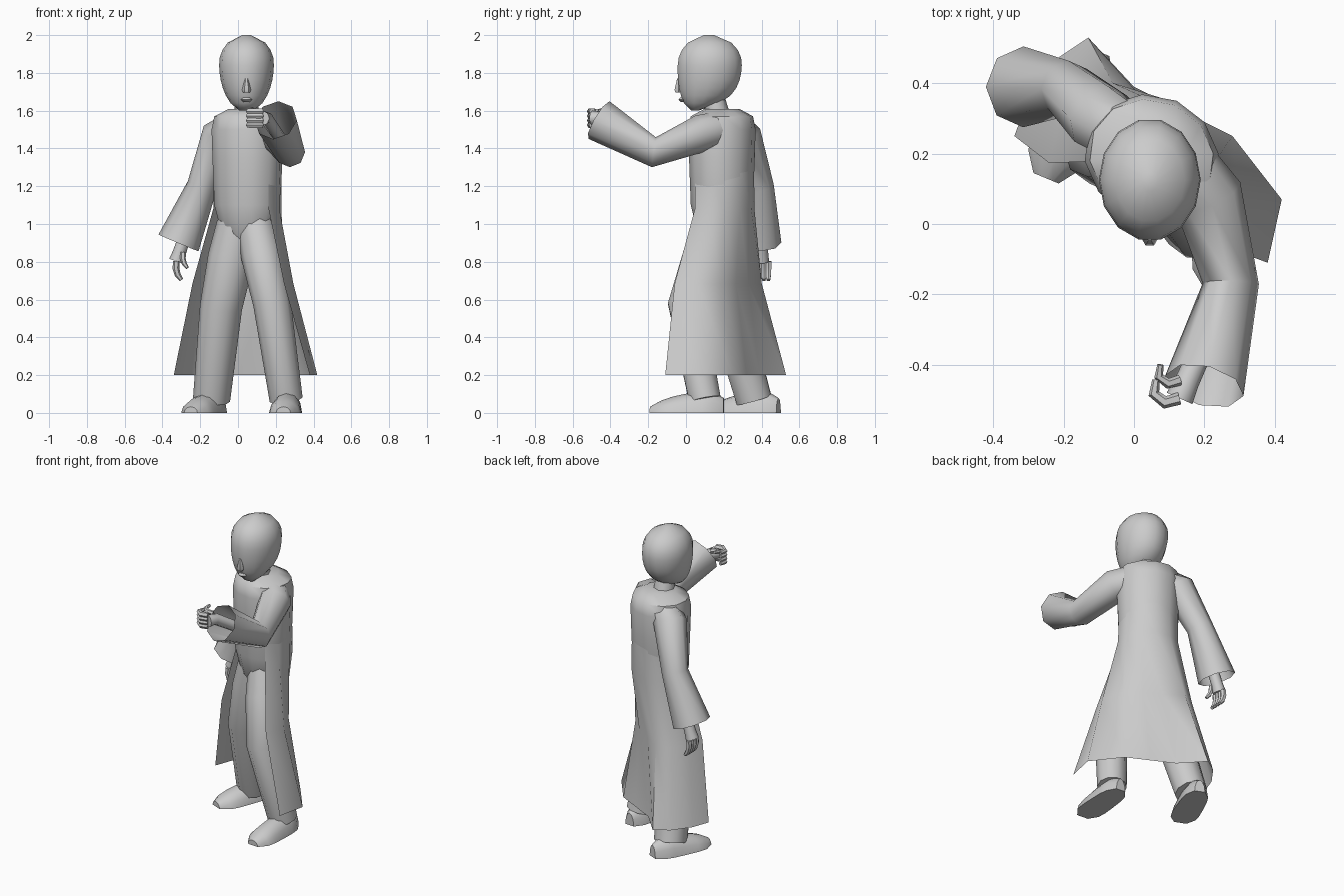
import bpy, bmesh, math
from mathutils import Vector

cube = bpy.data.objects.get("Cube")
if cube:
    bpy.data.objects.remove(cube, do_unlink=True)

grey = bpy.data.materials.new("plain grey")
grey.use_nodes = True
colour = (0.6, 0.6, 0.6, 1)
grey.diffuse_color = colour
grey.node_tree.nodes["Principled BSDF"].inputs["Base Color"].default_value = colour

SIDE, FRONT, UP = Vector((1, 0, 0)), Vector((0, -1, 0)), Vector((0, 0, 1))


def point(x, y, z):
    return Vector((x, y, z))


def loft(name, rings, closed=True, cap_end=True):
    """Skin a list of equally long point rings."""
    bm = bmesh.new()
    rows = [[bm.verts.new(p) for p in row] for row in rings]
    count = len(rows[0])
    for lower, upper in zip(rows, rows[1:]):
        for i in range(count if closed else count - 1):
            j = (i + 1) % count
            bm.faces.new((lower[i], lower[j], upper[j], upper[i]))
    if closed:
        bm.faces.new(reversed(rows[0]))
        if cap_end:
            bm.faces.new(rows[-1])
    bmesh.ops.recalc_face_normals(bm, faces=bm.faces[:])
    mesh = bpy.data.meshes.new(name)
    bm.to_mesh(mesh)
    bm.free()
    mesh.materials.append(grey)
    part = bpy.data.objects.new(name, mesh)
    bpy.context.collection.objects.link(part)
    bpy.ops.object.select_all(action='DESELECT')
    part.select_set(True)
    bpy.context.view_layer.objects.active = part
    bpy.ops.object.shade_smooth_by_angle(angle=math.radians(50))


def arc(centre, a, b, count, start=0, sweep=360):
    """Points on an ellipse about the centre with half-axis vectors a and b."""
    angles = [math.radians(start + sweep * i / count) for i in range(count)]
    return [centre + a * math.cos(t) + b * math.sin(t) for t in angles]


def tube(name, path, radii, count=8, cap_end=True):
    """Round tube whose rings follow the bends of the path."""
    rings = []
    run = (path[-1] - path[0]).normalized()
    reference = UP if abs(run.z) < 0.7 else FRONT
    for i, (centre, radius) in enumerate(zip(path, radii)):
        ahead = path[min(i + 1, len(path) - 1)] - path[max(i - 1, 0)]
        across = ahead.cross(reference).normalized()
        over = across.cross(ahead.normalized())
        rings.append(arc(centre, across * radius, over * radius, count))
    loft(name, rings, cap_end=cap_end)


# Torso, turned toward its right
turn = math.radians(24)
left = point(math.cos(turn), -math.sin(turn), 0)
front = point(-math.sin(turn), -math.cos(turn), 0)
spine = point(0.05, 0.19, 0)
torso = [(0.84, 0.05), (0.95, 0.14), (1.1, 0.18), (1.35, 0.19), (1.5, 0.195), (1.57, 0.18), (1.61, 0.1)]
loft("torso", [arc(spine + UP * z, left * w, front * w * 0.9, 12) for z, w in torso])

# Long coat skirt, open at the front, with one swept back corner
hem = [point(x, y, 0.2) for x, y in (
    (0.38, -0.11), (0.42, 0.07), (0.28, 0.25), (0.14, 0.32), (0, 0.39),
    (-0.13, 0.53), (-0.22, 0.47), (-0.3, 0.36), (-0.34, 0.25))]
tuck, waist = [arc(spine + UP * z, left * w, front * w * -0.92, 9, -30, 270)
               for z, w in ((1.3, 0.183), (1.08, 0.185))]
knee = [w.lerp(h, 0.45) + front * 0.04 for w, h in zip(waist, hem)]
loft("coat_skirt", [tuck, waist, knee, hem], closed=False)


# Trousers
def trouser(name, hip, knee, ankle, width):
    thigh = hip.lerp(knee, 0.4)
    tube(name, [hip, thigh, knee, ankle],
         [width, width * 1.1, width, width * 0.88], count=10)


trouser("right_trouser", point(0, 0.2, 1), point(-0.09, 0.22, 0.56), point(-0.14, 0.36, 0.07), 0.112)
trouser("left_trouser", point(0.09, 0.15, 1), point(0.18, 0, 0.58), point(0.255, 0.1, 0.07), 0.1)


# Shoes: high rounded heel sloping down to the toe
def shoe(name, heel, toe):
    along = (toe - heel).normalized()
    across = along.cross(UP)
    rings = []
    for i in range(8):
        t = i / 7
        bulge = math.sqrt(1 - (0.95 * (2 * t - 1)) ** 4)
        width = (0.075 + 0.015 * t) * bulge
        height = (0.12 - 0.07 * t * t) * (0.4 + 0.6 * bulge)
        rings.append(arc(heel.lerp(toe, t), across * width, UP * height, 7, 0, 210))
    loft(name, rings)


shoe("left_shoe", point(0.27, 0.2, 0), point(0.24, -0.19, 0))
shoe("right_shoe", point(-0.1, 0.49, 0), point(-0.25, 0.13, 0))


# Arms: flared sleeve, forearm and a hand with curling fingers
def arm(side, root, shoulder, elbow, cuff, wrist, across, palm, curl):
    tube(side + "_sleeve", [root, shoulder, elbow, cuff], [0.09, 0.1, 0.08, 0.115], cap_end=False)
    ahead = (wrist - elbow).normalized()
    ahead = (ahead - across * ahead.dot(across)).normalized()
    knuckle = wrist + ahead * 0.05
    tube(side + "_forearm", [elbow, wrist, knuckle], [0.03, 0.035, 0.04])

    def digit(name, base, size, lift):
        path = [base]
        for joint in range(1, 4):
            bend = math.radians(curl * joint)
            step = ahead * math.cos(bend) + palm * math.sin(bend)
            path.append(path[-1] + (step + across * lift) * size * 2.3)
        tube(side + name, path, [size, size, size * 0.9, size * 0.6], count=6)

    for i in range(4):
        digit("_finger", knuckle + across * (0.024 * i - 0.036), 0.018, 0)
    digit("_thumb", wrist + across * 0.03 + palm * 0.02, 0.015, 0.2)


arm("left", root=point(0.12, 0.2, 1.51), shoulder=point(0.21, 0.08, 1.48),
    elbow=point(0.275, -0.17, 1.38), cuff=point(0.2, -0.46, 1.55),
    wrist=point(0.15, -0.45, 1.56), across=UP, palm=point(-0.95, 0.3, 0), curl=55)
arm("right", root=point(0, 0.23, 1.52), shoulder=point(-0.095, 0.3, 1.47),
    elbow=point(-0.19, 0.385, 1.2), cuff=point(-0.315, 0.39, 0.9),
    wrist=point(-0.31, 0.4, 0.85), across=FRONT, palm=SIDE, curl=15)

# Neck and egg-shaped head with a full back and the chin drawn forward
face = point(0.045, 0, 0)
tube("neck", [face + point(0, 0.17, 1.55), face + point(0, 0.14, 1.7)], [0.07, 0.055])
rings = []
for i in range(11):
    t = i / 10
    reach = (0.62 - t) / (0.64 if t < 0.62 else 0.385)
    egg = math.sqrt(1 - reach * reach)
    near = 0.12 - 0.165 * egg - 0.05 * (1 - t) ** 3
    far = 0.12 + 0.18 * egg - 0.1 * (1 - t) ** 8
    centre = face + point(0, (near + far) / 2, 1.6 + 0.4 * t)
    rings.append(arc(centre, SIDE * 0.145 * egg, FRONT * (far - near) / 2, 14))
loft("head", rings)

# Nose and lips
nose = [(1.695, 0.018), (1.71, 0.024), (1.77, 0.008)]
loft("nose", [arc(face + point(0, -0.04, z), SIDE * w, FRONT * w, 6) for z, w in nose])
lips = [(1.645, 0.015), (1.658, 0.03), (1.67, 0.02)]
loft("lips", [arc(face + point(0, -0.015, z), SIDE * w, FRONT * w * 0.8, 8) for z, w in lips])
